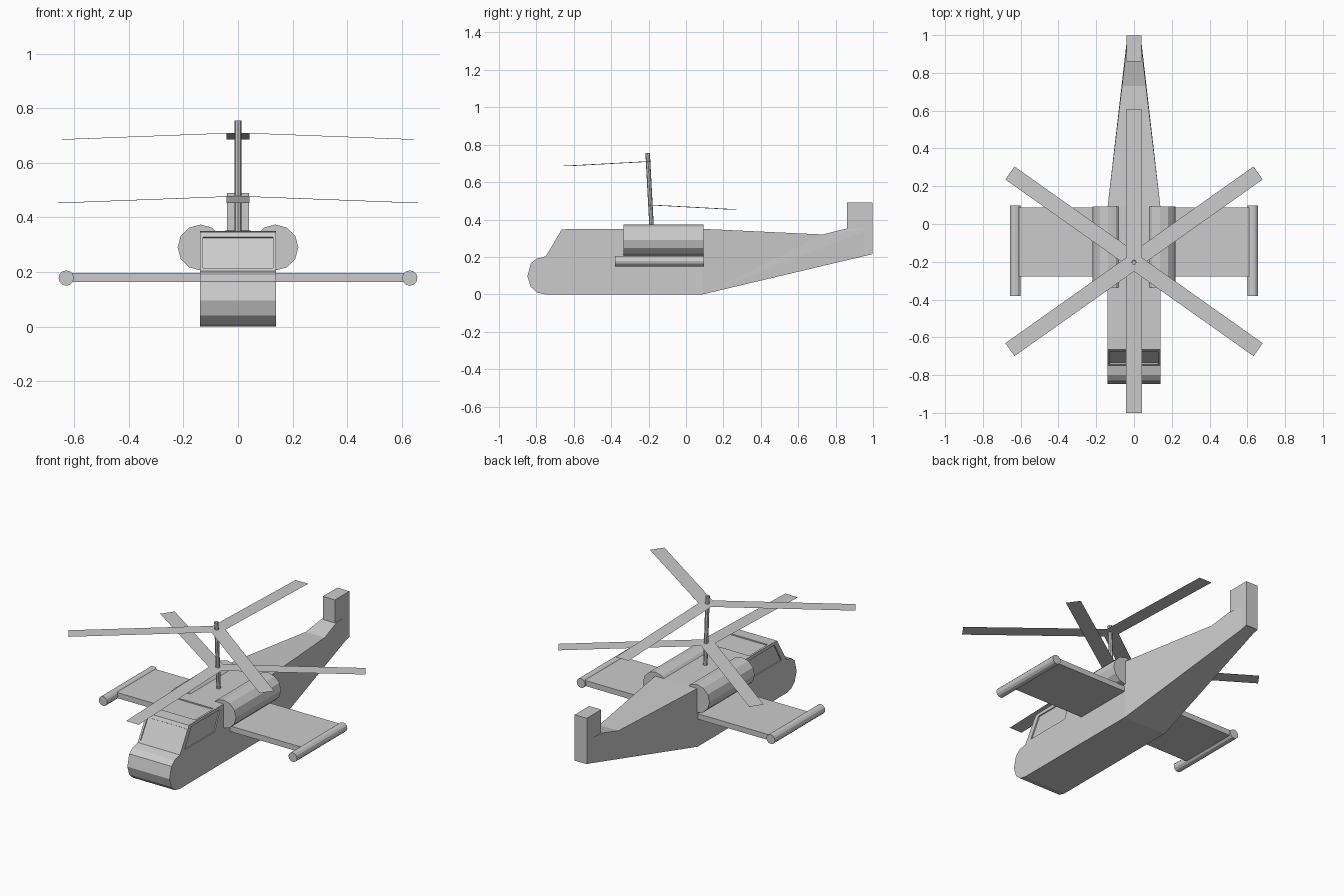
import bpy, bmesh, math
from mathutils import Vector

if "Cube" in bpy.data.objects:
    bpy.data.objects.remove(bpy.data.objects["Cube"])

grey = bpy.data.materials.new("light_grey")
grey.diffuse_color = (0.6, 0.6, 0.6, 1)
grey.use_nodes = True
grey.node_tree.nodes["Principled BSDF"].inputs["Base Color"].default_value = grey.diffuse_color


def finish(name, bm):
    bmesh.ops.recalc_face_normals(bm, faces=bm.faces)
    me = bpy.data.meshes.new(name)
    bm.to_mesh(me)
    bm.free()
    me.materials.append(grey)
    ob = bpy.data.objects.new(name, me)
    bpy.context.collection.objects.link(ob)
    return ob


def prism(name, profile, left, right):
    """Side profile (y, z) spanned between two x positions, given as functions of y."""
    bm = bmesh.new()
    a = [bm.verts.new((left(y), y, z)) for y, z in profile]
    b = [bm.verts.new((right(y), y, z)) for y, z in profile]
    bm.faces.new(a)
    bm.faces.new(b[::-1])
    for i in range(len(a)):
        j = (i + 1) % len(a)
        bm.faces.new((a[j], a[i], b[i], b[j]))
    # long tapering sides are kept clean by triangulating
    bmesh.ops.triangulate(bm, faces=[f for f in bm.faces if len(f.verts) > 4])
    return finish(name, bm)


def block(name, profile, x0, x1):
    return prism(name, profile, lambda y: x0, lambda y: x1)


def tube(name, p, q, r, sides):
    p, q = Vector(p), Vector(q)
    d = q - p
    bm = bmesh.new()
    bmesh.ops.create_cone(bm, cap_ends=True, segments=sides, radius1=r, radius2=r, depth=d.length)
    bmesh.ops.transform(bm, matrix=d.to_track_quat('Z', 'Y').to_matrix().to_4x4(), verts=bm.verts)
    bmesh.ops.translate(bm, vec=(p + q) / 2, verts=bm.verts)
    return finish(name, bm)


# Cabin with rounded nose, straight sides
cabin = block("cabin", [
    (-0.755, 0), (-0.797, 0.01), (-0.83, 0.04), (-0.848, 0.095), (-0.83, 0.165),
    (-0.80, 0.19), (-0.75, 0.203), (-0.664, 0.347), (-0.595, 0.35), (0.09, 0.35), (0.09, 0)],
    -0.14, 0.14)

# Tapering tail boom
half = lambda y: 0.14 + (0.036 - 0.14) * max(0, min(1, (y - 0.09) / 0.87))
prism("tail_boom", [(0.09, 0), (0.99, 0.213), (0.99, 0.35), (0.86, 0.352), (0.73, 0.32), (0.09, 0.35)],
      lambda y: -half(y), half)

# Tail fin
block("tail_fin", [(0.86, 0.185), (0.997, 0.215), (0.997, 0.49), (0.86, 0.49)], -0.04, 0.04)

# Recessed window panels
side_window = [(-0.705, 0.215), (-0.64, 0.33), (-0.37, 0.33), (-0.42, 0.215)]
cutters = [
    block("window_cutter_right", side_window, 0.133, 0.16),
    block("window_cutter_left", side_window, -0.16, -0.133),
    block("windshield_cutter", [(-0.737, 0.212), (-0.669, 0.325), (-0.70, 0.345), (-0.768, 0.232)], -0.128, 0.128),
    block("roof_panel_cutter", [(-0.59, 0.343), (-0.415, 0.343), (-0.415, 0.37), (-0.59, 0.37)], -0.128, 0.128)]
for c in cutters:
    m = cabin.modifiers.new(c.name, 'BOOLEAN')
    m.operation, m.object, m.solver = 'DIFFERENCE', c, 'EXACT'
    c.hide_render = True
    c.hide_viewport = True

# Engines, stub wings and wing tip pods on both sides
for side, s in (("left", -1), ("right", 1)):
    tube("engine_" + side, (s * 0.137, -0.335, 0.29), (s * 0.137, 0.093, 0.29), 0.084, 12)
    xs = sorted((s * 0.12, s * 0.615))
    block("wing_" + side, [(-0.278, 0.164), (0.088, 0.164), (0.088, 0.197), (-0.278, 0.197)], *xs)
    tube("tip_pod_" + side, (s * 0.629, -0.38, 0.178), (s * 0.629, 0.097, 0.178), 0.028, 12)

# Forward leaning rotor mast
tube("rotor_mast", (0, -0.183, 0.34), (0, -0.205, 0.755), 0.012, 8)


# Two counter-facing rotors of three thin drooping blades
def rotor(name, y, z, angles):
    bm = bmesh.new()
    for deg in angles:
        a = math.radians(deg)
        out = Vector((math.cos(a), math.sin(a), 0))
        wide = Vector((-out.y, out.x, 0)) * 0.042
        root = Vector((0, y, z))
        tip = root + out * 0.805 - Vector((0, 0, 0.025))
        bm.faces.new([bm.verts.new(v) for v in (root - wide, tip - wide, tip + wide, root + wide)])
    ob = finish(name, bm)
    for p in ob.data.polygons:
        if p.normal.z < 0:
            p.flip()


rotor("upper_rotor", -0.2, 0.71, (90, 215.3, 324.7))
rotor("lower_rotor", -0.195, 0.478, (270, 35.3, 144.7))
